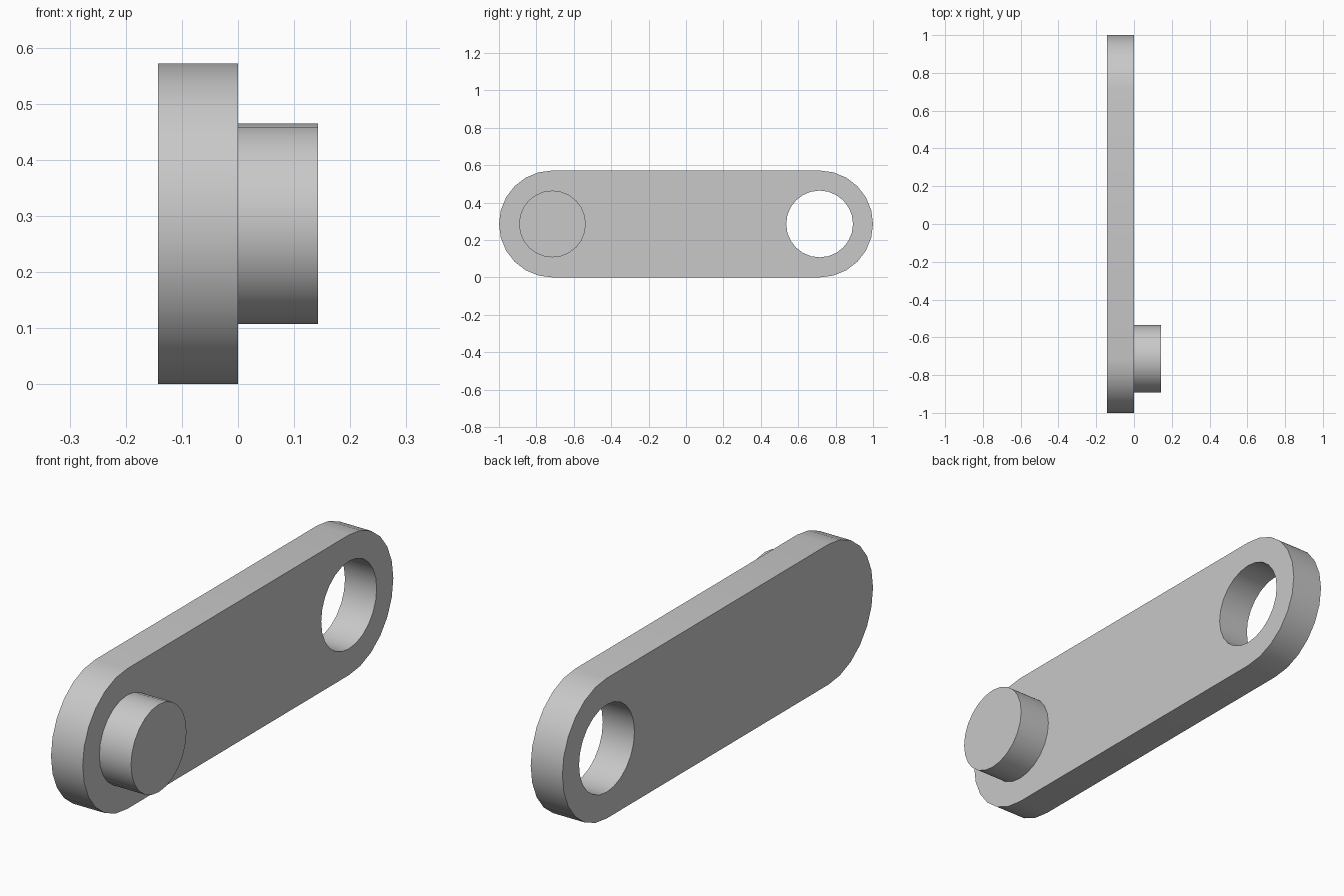
import bpy
import bmesh
from math import cos, sin, pi, radians

if "Cube" in bpy.data.objects:
    bpy.data.objects.remove(bpy.data.objects["Cube"], do_unlink=True)

UNIT = 1 / 7            # plate thickness
END_RADIUS = 2 * UNIT   # rounded ends of the plate
BORE = 1.25 * UNIT      # shared radius of pin and hole
REACH = 5 * UNIT        # distance of pin and hole from the middle
SIDES = 24

grey = bpy.data.materials.new("light grey")
grey.use_nodes = True
colour = (0.58, 0.58, 0.58, 1)
grey.diffuse_color = colour
grey.node_tree.nodes["Principled BSDF"].inputs["Base Color"].default_value = colour


def arc(y, radius, start, sweep, count):
    """Points (y, z) on an arc centred at the mid height of the plate."""
    return [(y + radius * cos(start + sweep * i / SIDES),
             END_RADIUS + radius * sin(start + sweep * i / SIDES))
            for i in range(count)]


def extruded_part(name, loops, x0, x1):
    """Fill closed outlines in the yz plane and extrude them along x."""
    bm = bmesh.new()
    edges = []
    for loop in loops:
        verts = [bm.verts.new((x0, y, z)) for y, z in loop]
        edges += [bm.edges.new((v, verts[i - 1])) for i, v in enumerate(verts)]
    bmesh.ops.triangle_fill(bm, edges=edges, use_beauty=True, normal=(1, 0, 0))
    result = bmesh.ops.extrude_face_region(bm, geom=bm.faces[:], use_keep_orig=True)
    moved = [v for v in result["geom"] if isinstance(v, bmesh.types.BMVert)]
    bmesh.ops.translate(bm, verts=moved, vec=(x1 - x0, 0, 0))
    bmesh.ops.recalc_face_normals(bm, faces=bm.faces[:])
    mesh = bpy.data.meshes.new(name)
    bm.to_mesh(mesh)
    bm.free()
    mesh.materials.append(grey)
    mesh.shade_smooth()
    mesh.set_sharp_from_angle(angle=radians(30))
    obj = bpy.data.objects.new(name, mesh)
    bpy.context.collection.objects.link(obj)
    return obj


# Link plate with rounded ends and a hole at the back
half = SIDES // 2 + 1
outline = (arc(REACH, END_RADIUS, -pi / 2, 2 * pi, half)
           + arc(-REACH, END_RADIUS, pi / 2, 2 * pi, half))
hole = arc(REACH, BORE, 0, 2 * pi, SIDES)
extruded_part("link_plate", [outline, hole], -UNIT, 0)

# Pin at the front, seated slightly into the plate
extruded_part("pin", [arc(-REACH, BORE, 0, 2 * pi, SIDES)], -0.01, UNIT)
